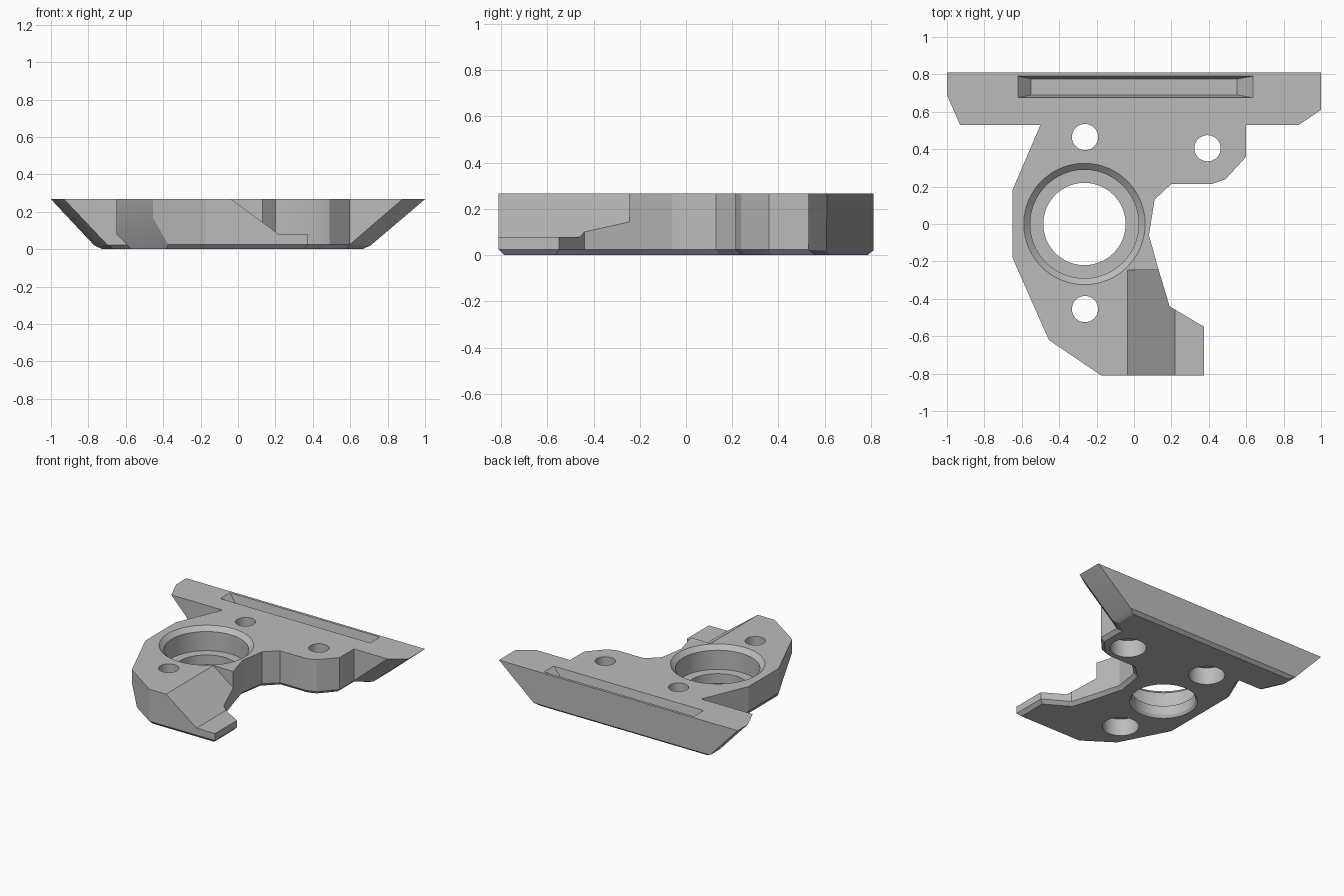
import bpy, bmesh, math
from mathutils import Vector

cube = bpy.data.objects.get("Cube")
if cube:
    bpy.data.objects.remove(cube, do_unlink=True)

TOP = 0.267
CHAMFER = 0.025

grey = bpy.data.materials.new("plain_grey")
grey.use_nodes = True
grey.diffuse_color = (0.5, 0.5, 0.5, 1)
grey.node_tree.nodes["Principled BSDF"].inputs["Base Color"].default_value = (0.5, 0.5, 0.5, 1)


def loft(rings):
    """Closed solid through equal-length rings of points."""
    bm = bmesh.new()
    loops = [[bm.verts.new(p) for p in ring] for ring in rings]
    for a, b in zip(loops, loops[1:]):
        for i in range(len(a)):
            j = (i + 1) % len(a)
            bm.faces.new((a[i], a[j], b[j], b[i]))
    bm.faces.new(loops[0])
    bm.faces.new(loops[-1])
    bmesh.ops.recalc_face_normals(bm, faces=bm.faces)
    return bm


def lathe(profile, x, y, sides):
    """Round solid about a vertical axis from (radius, height) pairs."""
    turns = [math.tau * i / sides for i in range(sides)]
    return loft([[(x + r * math.cos(t), y + r * math.sin(t), z) for t in turns]
                 for r, z in profile])


def chamfer_bottom(bm):
    edges = [e for e in bm.edges if all(abs(v.co.z) < 1e-5 for v in e.verts)]
    bmesh.ops.bevel(bm, geom=edges, offset=CHAMFER, segments=1, affect='EDGES')


def trim(bm, point, normal):
    """Cut off everything on the normal's side of a plane and cap it."""
    geom = bm.verts[:] + bm.edges[:] + bm.faces[:]
    cut = bmesh.ops.bisect_plane(bm, geom=geom, plane_co=point, plane_no=normal,
                                 clear_outer=True)
    edges = [g for g in cut["geom_cut"] if isinstance(g, bmesh.types.BMEdge)]
    bmesh.ops.holes_fill(bm, edges=edges)
    bmesh.ops.recalc_face_normals(bm, faces=bm.faces)


def make_object(name, bm):
    mesh = bpy.data.meshes.new(name)
    bm.to_mesh(mesh)
    bm.free()
    mesh.materials.append(grey)
    obj = bpy.data.objects.new(name, mesh)
    bpy.context.scene.collection.objects.link(obj)
    return obj


def combine(target, bm, operation):
    """Apply a boolean with a temporary solid."""
    tool = make_object("helper", bm)
    tool.hide_render = True
    mod = target.modifiers.new("combine", 'BOOLEAN')
    mod.operation, mod.solver, mod.object = operation, 'EXACT', tool
    graph = bpy.context.evaluated_depsgraph_get()
    result = bpy.data.meshes.new_from_object(target.evaluated_get(graph))
    target.modifiers.clear()
    target.data = result
    bpy.data.objects.remove(tool, do_unlink=True)


# Plate with the bearing seat and the foot
plate_outline = [
    (0.6, 0.62), (0.6, 0.36), (0.49, 0.24), (0.42, 0.215), (0.2, 0.215),
    (0.11, 0.13), (0.08, -0.06), (0.13, -0.24), (0.19, -0.44), (0.375, -0.55),
    (0.375, -0.81), (-0.175, -0.81), (-0.455, -0.62), (-0.65, -0.18),
    (-0.65, 0.18), (-0.5, 0.53), (-0.5, 0.62)]
plate = loft([[(x, y, z) for x, y in plate_outline] for z in (0, TOP)])
chamfer_bottom(plate)

# Large bevels along the lower left side
corner = Vector((-0.455, -0.62, 0.17))
side = Vector((-0.65, -0.18, 0.08))
low = Vector((-0.38, -0.67, 0.035))
trim(plate, corner, (side - corner).cross(low - corner).normalized())
trim(plate, side, Vector((-1, 0, -1)).normalized())
bracket = make_object("mounting_bracket", plate)

# Back bar with undercut ends
bar_outline = [(1, 0.81), (1, 0.61), (0.88, 0.53), (-0.93, 0.53), (-1, 0.69), (-1, 0.81)]
bar = loft([[(x - (0.31 if x > 0 else -0.25), y, 0) for x, y in bar_outline],
            [(x, y, TOP) for x, y in bar_outline]])
chamfer_bottom(bar)
combine(bracket, bar, 'UNION')

# Ramp down to the thin foot
ramp = [(-0.035, TOP), (0.22, 0.078), (0.8, 0.078), (0.8, 0.4), (-0.035, 0.4)]
combine(bracket, loft([[(x, y, z) for x, z in ramp] for y in (-1, -0.245)]), 'DIFFERENCE')

# Stepped bearing bore with chamfered rims
bore = [(0.24, -0.01), (0.22, 0.02), (0.22, 0.09), (0.29, 0.09), (0.29, 0.235), (0.333, 0.275)]
combine(bracket, lathe(bore, -0.265, 0, 64), 'DIFFERENCE')

# Screw holes, counterbored from below
screw = [(0.125, -0.01), (0.125, 0.13), (0.07, 0.13), (0.07, 0.3)]
for x, y in [(-0.262, 0.465), (-0.262, -0.455), (0.393, 0.405)]:
    combine(bracket, lathe(screw, x, y, 40), 'DIFFERENCE')

# Long pocket with sloping ends in the bar


def rectangle(x0, x1, y0, y1, z):
    return [(x0, y0, z), (x1, y0, z), (x1, y1, z), (x0, y1, z)]


pocket = loft([rectangle(-0.55, 0.55, 0.69, 0.775, TOP - 0.08),
               rectangle(-0.62, 0.635, 0.675, 0.79, TOP),
               rectangle(-0.62, 0.635, 0.675, 0.79, TOP + 0.1)])
combine(bracket, pocket, 'DIFFERENCE')

# Smooth round walls, sharp edges
bpy.ops.object.select_all(action='DESELECT')
bracket.select_set(True)
bpy.context.view_layer.objects.active = bracket
bpy.ops.object.shade_smooth_by_angle(angle=math.radians(20))
